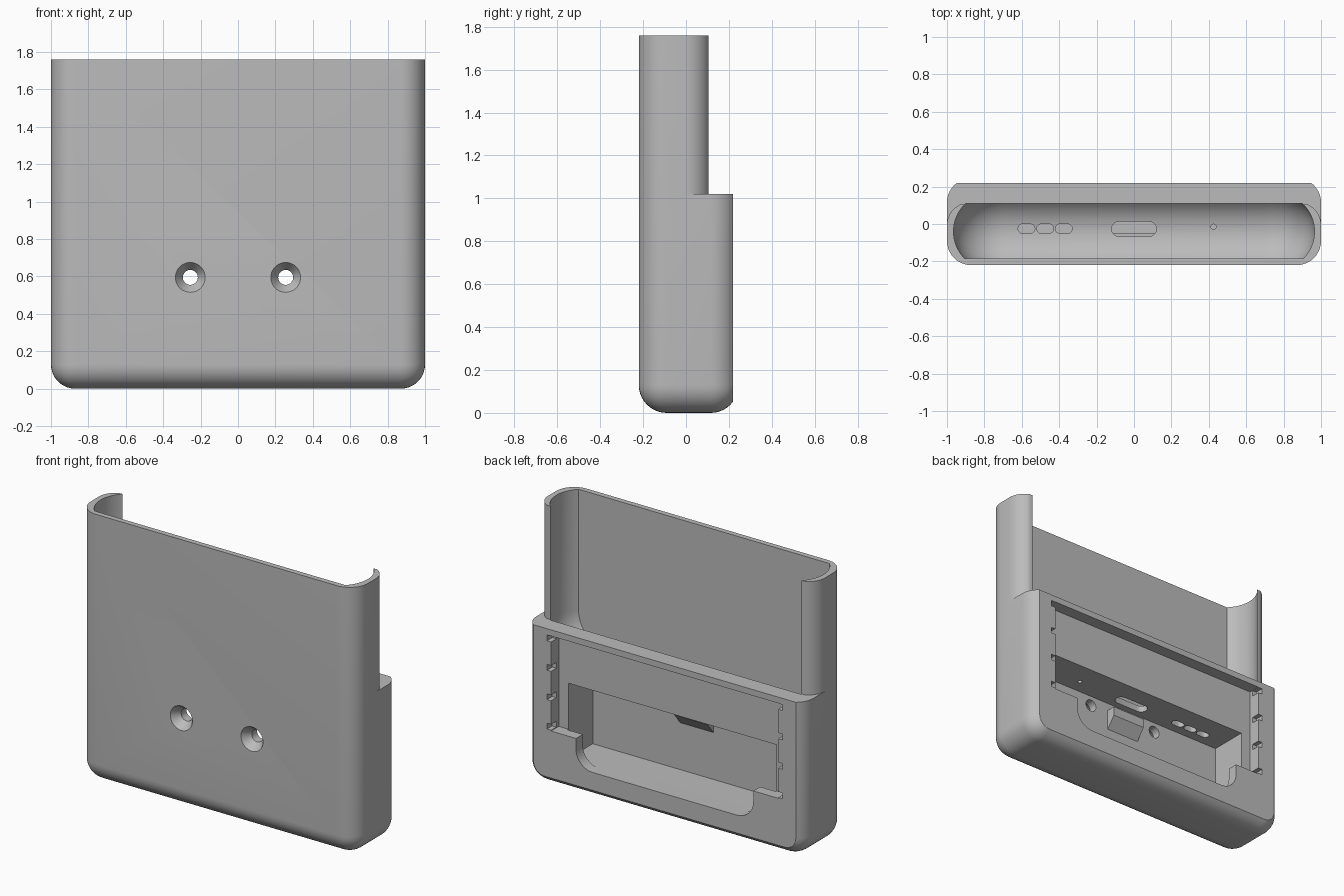
import bpy, bmesh, math
from mathutils import Vector

if "Cube" in bpy.data.objects:
    bpy.data.objects.remove(bpy.data.objects["Cube"])

grey = bpy.data.materials.new("plain_grey")
grey.use_nodes = True
grey.diffuse_color = (0.5, 0.5, 0.5, 1)
grey.node_tree.nodes["Principled BSDF"].inputs["Base Color"].default_value = (0.5, 0.5, 0.5, 1)


def finish(name, bm):
    bmesh.ops.recalc_face_normals(bm, faces=bm.faces)
    mesh = bpy.data.meshes.new(name)
    bm.to_mesh(mesh)
    bm.free()
    mesh.materials.append(grey)
    ob = bpy.data.objects.new(name, mesh)
    bpy.context.collection.objects.link(ob)
    return ob


def loft(name, rings):
    """Closed solid through equal-length rings of points."""
    bm = bmesh.new()
    loops = [[bm.verts.new(p) for p in ring] for ring in rings]
    n = len(loops[0])
    for a, b in zip(loops, loops[1:]):
        for i in range(n):
            j = (i + 1) % n
            bm.faces.new((a[i], a[j], b[j], b[i]))
    bm.faces.new(loops[0])
    bm.faces.new(loops[-1])
    return finish(name, bm)


def place(axis, u, v, w):
    return {"x": (w, u, v), "y": (u, w, v), "z": (u, v, w)}[axis]


def prism(name, axis, pts, lo, hi):
    return loft(name, [[place(axis, u, v, w) for u, v in pts] for w in (lo, hi)])


def box(name, x0, x1, y0, y1, z0, z1):
    return prism(name, "z", [(x0, y0), (x1, y0), (x1, y1), (x0, y1)], z0, z1)


def arc(cx, cy, r, start, end, steps=10):
    angles = [math.radians(start + (end - start) * i / steps) for i in range(steps + 1)]
    return [(cx + r * math.cos(a), cy + r * math.sin(a)) for a in angles]


def pill(cx, cy, w, h):
    r, d = h / 2, (w - h) / 2
    return arc(cx + d, cy, r, -90, 90) + arc(cx - d, cy, r, 90, 270)


# Outer shell: rounded block trimmed flat at the back and the top
BACK, TOP, STEP, R = 0.22, 1.76, 1.02, 0.13
bm = bmesh.new()
bmesh.ops.create_cube(bm, size=1)
for v in bm.verts:
    v.co = (v.co.x * 2, 0.0125 + v.co.y * 0.465, 1.25 + v.co.z * 2.5)
bmesh.ops.bevel(bm, geom=bm.edges[:], offset=R, segments=10, profile=0.5, affect="EDGES")
for co, no in (((0, BACK, 0), (0, 1, 0)), ((0, 0, TOP), (0, 0, 1))):
    geom = bm.verts[:] + bm.edges[:] + bm.faces[:]
    cut = bmesh.ops.bisect_plane(bm, geom=geom, plane_co=co, plane_no=no, clear_outer=True)
    edges = [e for e in cut["geom_cut"] if isinstance(e, bmesh.types.BMEdge)]
    bmesh.ops.holes_fill(bm, edges=edges, sides=0)
holder = finish("holder_body", bm)
cutters = []

# Step behind the upper half, leaving two curled side wings
curl = arc(0.88, -0.005, 0.12, 0, 65)
mirrored = [(-x, y) for x, y in reversed(curl)]
cutters.append(prism("step_cutter", "z",
                     [(1.1, -0.005)] + curl + mirrored + [(-1.1, -0.005), (-1.1, 0.4), (1.1, 0.4)],
                     STEP, 2))

# Device cavity: bulging sides and rounded lower corners
rings = []
for y, dy in arc(0, 0, 0.205, -45, 47, 16):
    inset = 0.205 - y
    half, low, rad = 0.965 - inset, 0.70 + inset, 0.27 - inset
    right = arc(half - rad, low + rad, rad, -90, 0, 12)
    outline = right + [(half, 2), (-half, 2)] + [(-x, z) for x, z in reversed(right)]
    rings.append([(x, dy - 0.04, z) for x, z in outline])
cutters.append(loft("cavity_cutter", rings))

# Cover recess at the back, deep pocket and rounded opening beneath it
cutters.append(box("recess_cutter", -0.82, 0.82, 0.14, 0.3, 0.36, 0.98))
cutters.append(box("pocket_cutter", -0.75, 0.75, -0.11, 0.15, 0.17, 0.66))
opening = ([(-0.64, 0.4)] + arc(-0.52, 0.29, 0.12, 180, 270)
           + arc(0.52, 0.29, 0.12, 270, 360) + [(0.64, 0.4)])
cutters.append(prism("opening_cutter", "y", opening, 0.1, 0.3))

# Clip notches down both sides of the recess
for side in (-1, 1):
    for i in range(4):
        z = 0.385 + i * 0.192
        x0, x1 = sorted((side * 0.8, side * 0.85))
        cutters.append(box("notch_cutter", x0, x1, 0.165, 0.3, z - 0.02, z + 0.018))

# Sound slots, plug slot and microphone hole in the cavity floor
for x in (-0.575, -0.475, -0.375):
    cutters.append(prism("sound_cutter", "z", pill(x, -0.025, 0.09, 0.05), 0.6, 0.8))
cutters.append(prism("plug_cutter", "z", pill(0, -0.027, 0.24, 0.08), 0.6, 0.8))
cutters.append(prism("microphone_cutter", "z", arc(0.425, -0.015, 0.014, 0, 345, 23), 0.6, 0.8))

# Countersunk screw holes
for x in (-0.255, 0.255):
    sections = ((-0.23, 0.087), (-0.165, 0.04), (-0.05, 0.04))
    cutters.append(loft("screw_cutter", [[(u, y, v) for u, v in arc(x, 0.595, r, 0, 350, 35)]
                                         for y, r in sections]))

for c in cutters:
    c.hide_render = True
    mod = holder.modifiers.new(c.name, "BOOLEAN")
    mod.operation, mod.solver, mod.object = "DIFFERENCE", "EXACT", c

# Bake the cuts and drop the cutters
bpy.context.view_layer.update()
result = bpy.data.meshes.new_from_object(holder.evaluated_get(bpy.context.evaluated_depsgraph_get()))
holder.modifiers.clear()
holder.data = result
for c in cutters:
    bpy.data.objects.remove(c)

# Wedge that supports the plug on the pocket wall
wedge = [(-0.115, 0.61), (-0.05, 0.61), (-0.05, 0.55), (-0.115, 0.47)]
prism("plug_support", "x", wedge, -0.12, 0.12)

bpy.ops.object.select_all(action="DESELECT")
holder.select_set(True)
bpy.context.view_layer.objects.active = holder
bpy.ops.object.shade_smooth_by_angle(angle=math.radians(30))
